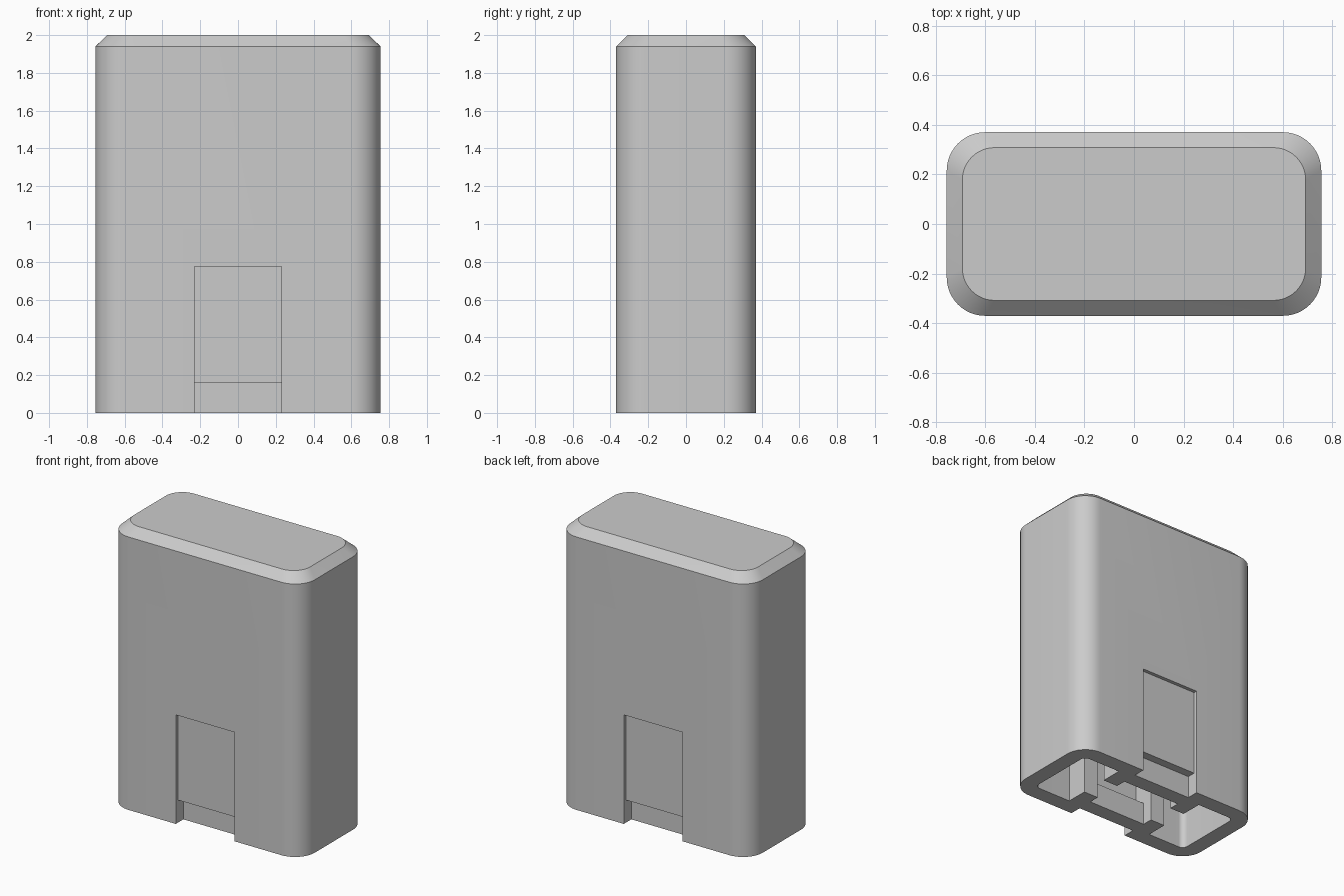
import bpy, bmesh, math

cube = bpy.data.objects.get("Cube")
if cube:
    bpy.data.objects.remove(cube, do_unlink=True)

grey = bpy.data.materials.new("light_grey")
grey.use_nodes = True
grey.diffuse_color = (0.6, 0.6, 0.6, 1)
grey.node_tree.nodes["Principled BSDF"].inputs["Base Color"].default_value = (0.6, 0.6, 0.6, 1)


def rounded_rect(hx, hy, r, steps=12):
    pts = []
    for q, (sx, sy) in enumerate([(1, 1), (-1, 1), (-1, -1), (1, -1)]):
        for i in range(steps + 1):
            a = math.pi / 2 * (q + i / steps)
            pts.append((sx * (hx - r) + r * math.cos(a), sy * (hy - r) + r * math.sin(a)))
    return pts


def finish(name, bm):
    bmesh.ops.recalc_face_normals(bm, faces=bm.faces)
    mesh = bpy.data.meshes.new(name)
    bm.to_mesh(mesh)
    bm.free()
    mesh.materials.append(grey)
    obj = bpy.data.objects.new(name, mesh)
    bpy.context.collection.objects.link(obj)
    return obj


def loft(name, levels):
    """Solid through rounded rectangles (z, half x, half y, radius)."""
    bm = bmesh.new()
    rings = [[bm.verts.new((x, y, z)) for x, y in rounded_rect(hx, hy, r)]
             for z, hx, hy, r in levels]
    n = len(rings[0])
    for a, b in zip(rings, rings[1:]):
        for i in range(n):
            j = (i + 1) % n
            bm.faces.new((a[i], a[j], b[j], b[i]))
    bm.faces.new(rings[0])
    bm.faces.new(rings[-1])
    return finish(name, bm)


def box(name, x, y, z):
    bm = bmesh.new()
    bmesh.ops.create_cube(bm, size=1)
    for v in bm.verts:
        v.co = [lo + (c + 0.5) * (hi - lo) for c, (lo, hi) in zip(v.co, (x, y, z))]
    return finish(name, bm)


def cut(target, cutter):
    cutter.hide_render = True
    mod = target.modifiers.new("cut", 'BOOLEAN')
    mod.operation = 'DIFFERENCE'
    mod.solver = 'EXACT'
    mod.object = cutter
    bpy.ops.object.select_all(action='DESELECT')
    bpy.context.view_layer.objects.active = target
    target.select_set(True)
    bpy.ops.object.modifier_apply(modifier=mod.name)
    bpy.data.objects.remove(cutter, do_unlink=True)


def span(side, near, far):
    return tuple(sorted((side * near, side * far)))


# Chamfered outer case, hollow and open underneath
case = loft("case", [(0, 0.755, 0.37, 0.155), (1.94, 0.755, 0.37, 0.155), (2, 0.692, 0.308, 0.13)])
cut(case, loft("cavity", [(-0.1, 0.64, 0.255, 0.04), (1.88, 0.64, 0.255, 0.04)]))

for side, label in ((-1, "front"), (1, "back")):
    # Shallow recess with a deeper notch at its foot
    cut(case, box("recess", (-0.23, 0.23), span(side, 0.345, 0.5), (-0.1, 0.775)))
    cut(case, box("notch", (-0.23, 0.23), span(side, 0.285, 0.5), (-0.1, 0.16)))

    # Inner ribs and the thick pad behind the notch
    box(label + "_pad", (-0.23, 0.23), span(side, 0.175, 0.255), (0, 0.16))
    for hand, word in ((1, "left"), (-1, "right")):
        box(f"{label}_{word}_rib", span(hand, 0.23, 0.345), span(side, 0.1, 0.255), (0, 0.89))

# Smooth rounded corners, crisp edges elsewhere
bpy.ops.object.select_all(action='DESELECT')
case.select_set(True)
bpy.context.view_layer.objects.active = case
bpy.ops.object.shade_smooth_by_angle(angle=math.radians(30))
